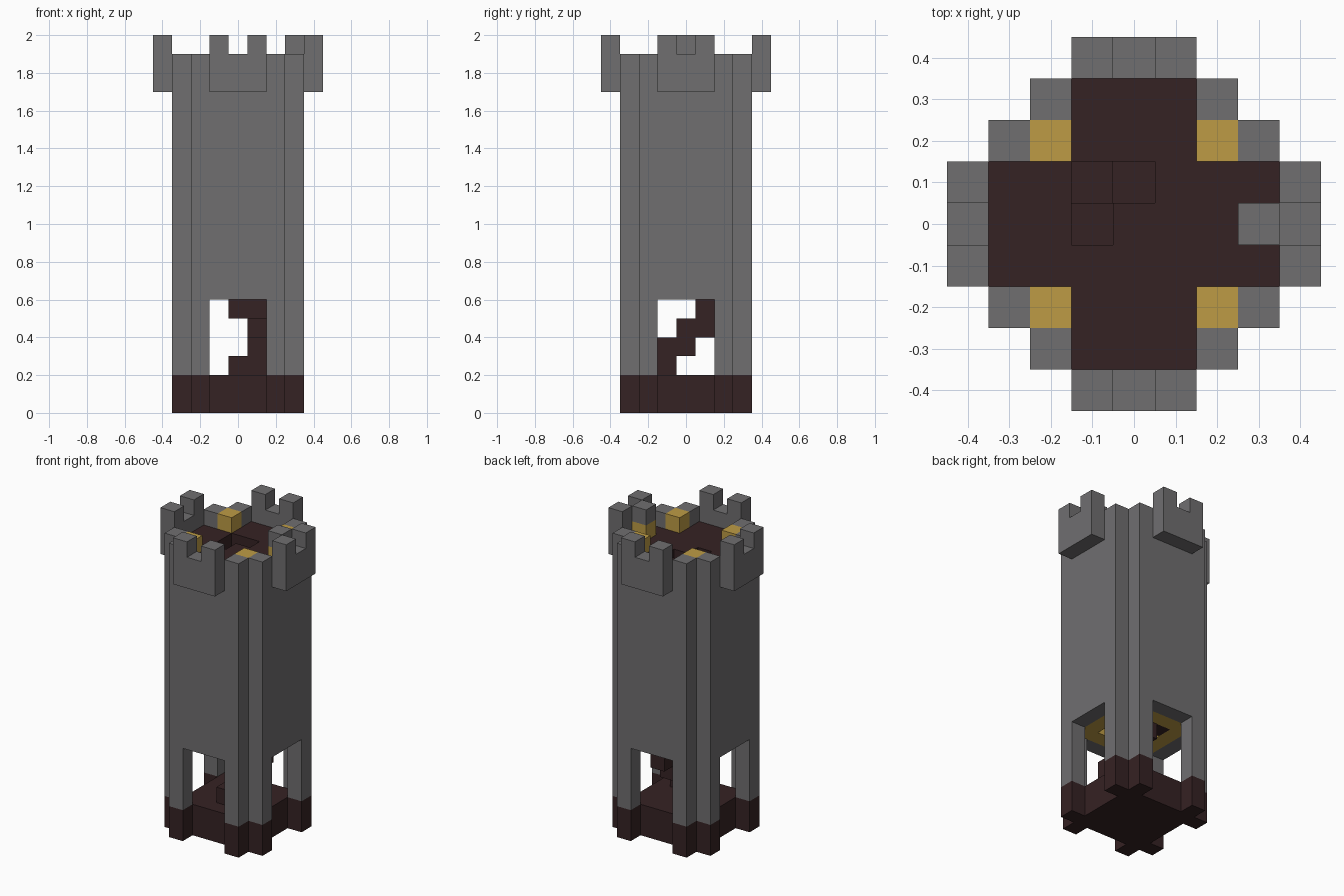
import bpy
import bmesh

cube = bpy.data.objects.get("Cube")
if cube:
    bpy.data.objects.remove(cube, do_unlink=True)

U = 0.1  # size of one block


def material(name, rgb):
    m = bpy.data.materials.new(name)
    m.use_nodes = True
    m.diffuse_color = (*rgb, 1)
    m.node_tree.nodes["Principled BSDF"].inputs["Base Color"].default_value = (*rgb, 1)
    return m


stone = material("grey stone", (0.162, 0.158, 0.163))
wood = material("dark brown wood", (0.036, 0.016, 0.017))
gold = material("gold", (0.51, 0.33, 0.06))


def blocks(name, mat, boxes):
    """One object from boxes (x0, x1, y0, y1, z0, z1), inclusive block columns, z as heights."""
    bm = bmesh.new()
    for x0, x1, y0, y1, z0, z1 in boxes:
        verts = bmesh.ops.create_cube(bm, size=U)["verts"]
        for v in verts:
            v.co.x = U * (x1 + 0.5 if v.co.x > 0 else x0 - 0.5)
            v.co.y = U * (y1 + 0.5 if v.co.y > 0 else y0 - 0.5)
            v.co.z = U * (z1 if v.co.z > 0 else z0)
    mesh = bpy.data.meshes.new(name)
    bm.to_mesh(mesh)
    bm.free()
    mesh.materials.append(mat)
    ob = bpy.data.objects.new(name, mesh)
    bpy.context.collection.objects.link(ob)
    return ob


def four_sides(a0, a1, d, z0, z1):
    """The same slab on the front, back, left and right at distance d."""
    out = []
    for s in (-d, d):
        out += [(a0, a1, s, s, z0, z1), (s, s, a0, a1, z0, z1)]
    return out


SIGNS = [(sx, sy) for sx in (-1, 1) for sy in (-1, 1)]
corners = [(sx * a, sy * b) for sx, sy in SIGNS for a, b in ((3, 2), (2, 3))]
inner = [(sx * 2, sy * 2) for sx, sy in SIGNS]

# Base slab with corner feet
blocks("base", wood, [(-2, 2, -2, 2, 0, 2)] + [(x, x, y, y, 0, 2) for x, y in corners])

# Corner posts and the outer walls above the four doorways
blocks("corner_posts", stone, [(x, x, y, y, 2, 19) for x, y in corners])
blocks("outer_walls", stone, four_sides(-1, 1, 3, 6, 17))

# Gold lining inside the shaft
blocks("inner_lining", gold,
       four_sides(-1, 1, 2, 6, 17) + [(x, x, y, y, 6, 17) for x, y in inner])

# Spiral staircase: each step covers two neighbouring blocks of the ring
ring = [(0, -1), (1, -1), (1, 0), (1, 1), (0, 1), (-1, 1), (-1, 0), (-1, -1)]
steps = []
for i in range(15):
    for x, y in (ring[i % 8], ring[(i + 1) % 8]):
        steps.append((x, x, y, y, i + 2, i + 3))
blocks("spiral_stairs", wood, steps)

# Roof floor, with an opening where the stairs arrive
opening = {(0, 1), (-1, 1), (-1, 0)}
blocks("roof_floor", wood, [
    (x, x, y, y, 17, 18)
    for x in range(-3, 4) for y in range(-3, 4)
    if abs(x) + abs(y) < 5 and (x, y) not in opening])

# Overhanging battlements with a notch in the middle
blocks("battlements", stone,
       four_sides(-1, 1, 4, 17, 19)
       + four_sides(-1, -1, 4, 19, 20) + four_sides(1, 1, 4, 19, 20))

# Gold blocks in the roof corners, and a seat with a stone cap
blocks("corner_gold_blocks", gold, [(x, x, y, y, 18, 19) for x, y in inner])
blocks("seat", gold, [(3, 3, 0, 0, 18, 19)])
blocks("seat_cap", stone, [(3, 3, 0, 0, 19, 20)])
